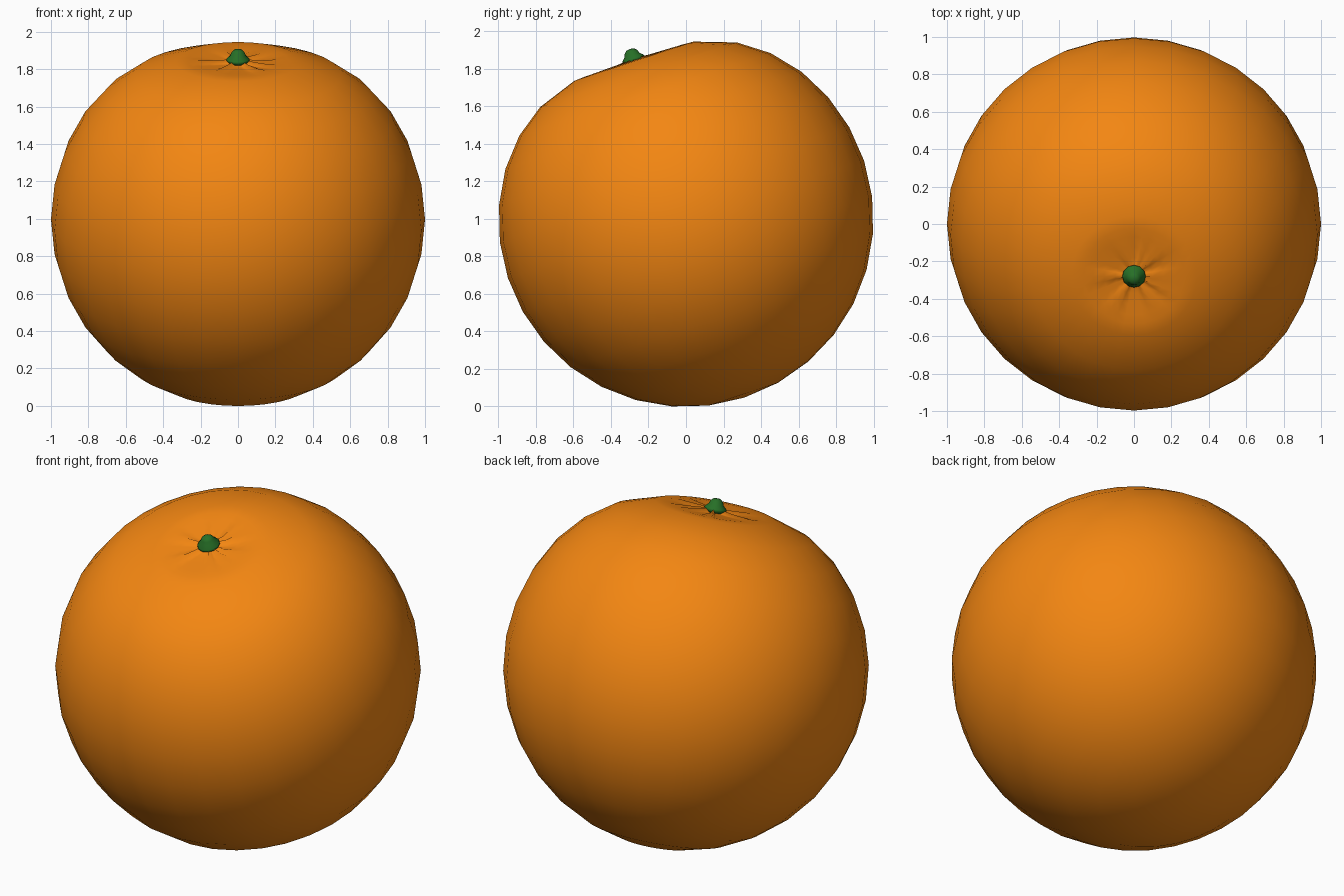
import bpy, bmesh, math
from mathutils import Matrix

if "Cube" in bpy.data.objects:
    bpy.data.objects.remove(bpy.data.objects["Cube"])

SEGS = 32
TILT = math.radians(18.2)
PLACE = Matrix.Translation((0, 0, 0.997)) @ Matrix.Rotation(TILT, 4, 'X')


def material(name, color):
    m = bpy.data.materials.new(name)
    m.diffuse_color = (*color, 1)
    m.use_nodes = True
    m.node_tree.nodes["Principled BSDF"].inputs["Base Color"].default_value = m.diffuse_color
    return m


def lathe(name, profile, segs, mat, offset=lambda r, h, i: 0.0):
    """Spin (radius, height) points round z, closing poles where radius is 0."""
    bm = bmesh.new()
    rings = []
    for r, h in profile:
        if r == 0:
            rings.append([bm.verts.new((0, 0, h))] * segs)
        else:
            rings.append([bm.verts.new((r * math.cos(i * math.tau / segs),
                                        r * math.sin(i * math.tau / segs),
                                        h + offset(r, h, i))) for i in range(segs)])
    for a, b in zip(rings, rings[1:]):
        for i in range(segs):
            j = (i + 1) % segs
            quad = [a[i], b[i], b[j], a[j]]
            bm.faces.new(list(dict.fromkeys(quad)))
    bmesh.ops.recalc_face_normals(bm, faces=bm.faces[:])
    for f in bm.faces:
        f.smooth = True
    bm.transform(PLACE)
    me = bpy.data.meshes.new(name)
    bm.to_mesh(me)
    bm.free()
    me.materials.append(mat)
    ob = bpy.data.objects.new(name, me)
    bpy.context.collection.objects.link(ob)
    return ob


# Small raised creases radiating from the stem
RIDGES = {0, 4, 6, 10, 16, 21, 27, 30}


def crease(r, h, i):
    if h < 0 or r > 0.27:
        return 0.0
    fade = max(0.0, 1 - r / 0.27)
    return 0.02 * fade if i in RIDGES else -0.006 * fade


# Fruit: sphere with a flattened crown
crown = [(0, 0.890), (0.05, 0.884), (0.10, 0.884), (0.16, 0.887), (0.22, 0.890),
         (0.27, 0.892), (0.335, 0.888), (0.552, 0.812), (0.705, 0.702)]
body = [(math.sin(k * math.pi / 16), math.cos(k * math.pi / 16)) for k in range(5, 16)]
lathe("fruit", crown + body + [(0, -1)], SEGS,
      material("orange_peel", (0.9, 0.24, 0.006)), crease)

# Stem button
stem = [(0, 0.957), (0.020, 0.954), (0.034, 0.942), (0.042, 0.922),
        (0.060, 0.905), (0.063, 0.895), (0.045, 0.880), (0, 0.875)]
lathe("stem", stem, 12, material("stem_green", (0.02, 0.16, 0.02)))
